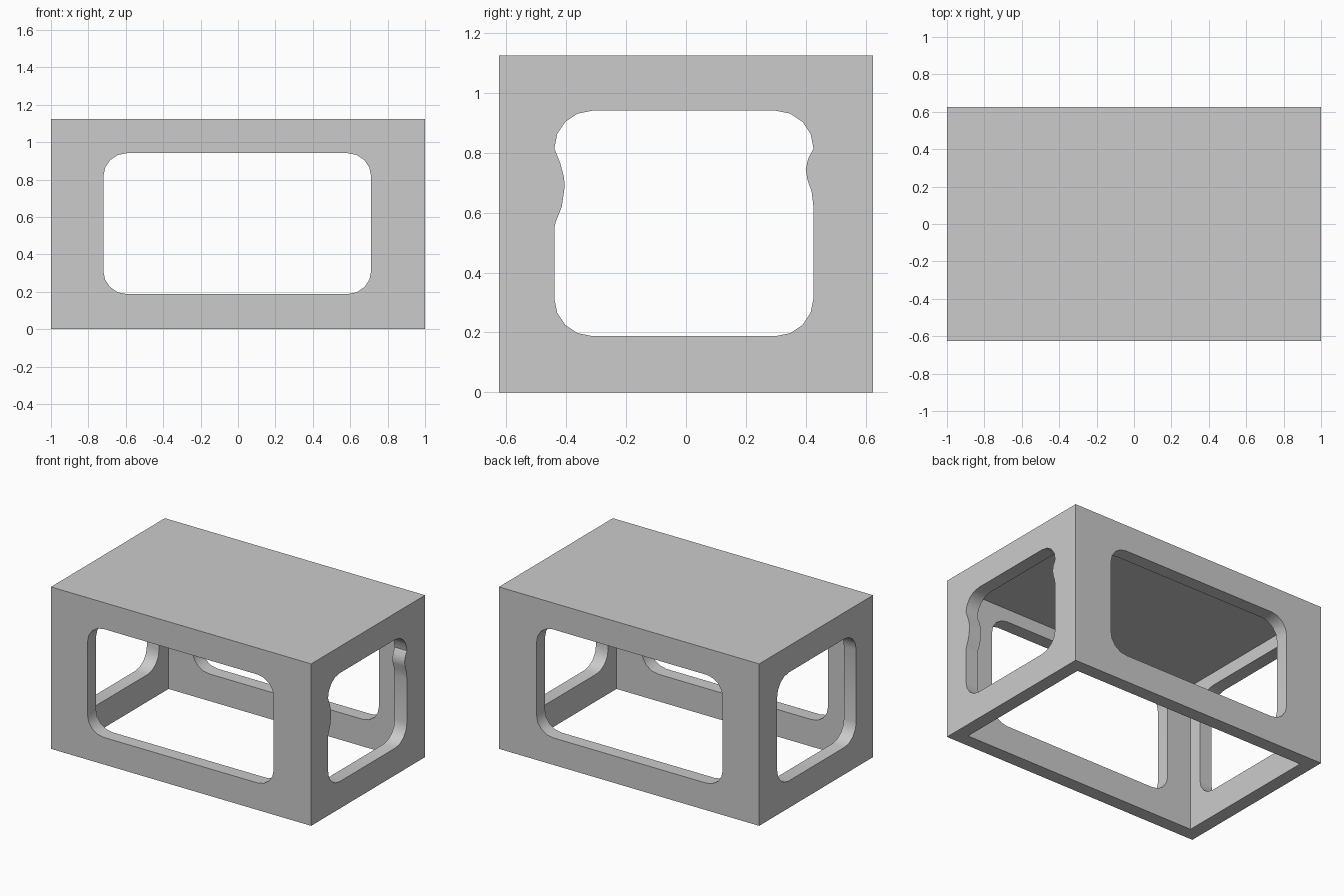
import bpy
import bmesh
from math import cos, sin, pi, radians
from mathutils import Vector

cube = bpy.data.objects.get("Cube")
if cube:
    bpy.data.objects.remove(cube, do_unlink=True)

WIDTH, DEPTH, HEIGHT, WALL = 2.0, 1.25, 1.125, 0.094

grey = bpy.data.materials.new("plain grey")
grey.use_nodes = True
grey.diffuse_color = (0.6, 0.6, 0.6, 1)
grey.node_tree.nodes["Principled BSDF"].inputs["Base Color"].default_value = (0.6, 0.6, 0.6, 1)


def make_object(name, bm):
    bmesh.ops.recalc_face_normals(bm, faces=bm.faces[:])
    mesh = bpy.data.meshes.new(name)
    bm.to_mesh(mesh)
    bm.free()
    mesh.materials.append(grey)
    obj = bpy.data.objects.new(name, mesh)
    bpy.context.collection.objects.link(obj)
    return obj


def box(name, size, low):
    """Box centred in plan whose underside lies at the given height."""
    bm = bmesh.new()
    bmesh.ops.create_cube(bm, size=1)
    bmesh.ops.scale(bm, vec=size, verts=bm.verts)
    bmesh.ops.translate(bm, vec=(0, 0, low + size[2] / 2), verts=bm.verts)
    return make_object(name, bm)


def rounded_outline(left, right, low, high, r, right_wave=(), left_wave=(), steps=4):
    """Rounded rectangle, with optional extra points along its upright sides."""
    corners = [(right - r, low + r, -pi / 2, right_wave), (right - r, high - r, 0, ()),
               (left + r, high - r, pi / 2, left_wave), (left + r, low + r, pi, ())]
    points = []
    for cx, cz, start, wave in corners:
        for i in range(steps + 1):
            a = start + pi / 2 * i / steps
            points.append((cx + r * cos(a), cz + r * sin(a)))
        points.extend(wave)
    return points


def prism(name, outline, place, start, end):
    """Extrude an outline; place maps (u, z, distance) to a position."""
    bm = bmesh.new()
    face = bm.faces.new([bm.verts.new(place(u, z, start)) for u, z in outline])
    new = bmesh.ops.extrude_face_region(bm, geom=[face])["geom"]
    shift = Vector(place(0, 0, end)) - Vector(place(0, 0, start))
    bmesh.ops.translate(bm, vec=shift, verts=[v for v in new if isinstance(v, bmesh.types.BMVert)])
    return make_object(name, bm)


def along_y(u, z, d):
    return (u, d, z)


def along_x(u, z, d):
    return (d, u, z)


# Shell: solid block hollowed from below
shell = box("hollow_box", (WIDTH, DEPTH, HEIGHT), 0)
cavity = box("cavity_cutter", (WIDTH - 2 * WALL, DEPTH - 2 * WALL, HEIGHT - WALL + 0.2), -0.2)

# Long openings at front and back
long_outline = rounded_outline(-0.72, 0.712, 0.188, 0.941, 0.125)
long_window = prism("long_window_cutter", long_outline, along_y, -1, 1)

# Side openings: one plain, one with wavy upright edges
plain_outline = rounded_outline(-0.44, 0.428, 0.188, 0.941, 0.126)
wavy_outline = rounded_outline(
    -0.44, 0.426, 0.188, 0.941, 0.126,
    right_wave=[(0.426, 0.62), (0.42, 0.67), (0.406, 0.71), (0.4, 0.745), (0.408, 0.78)],
    left_wave=[(-0.42, 0.765), (-0.408, 0.72), (-0.405, 0.69), (-0.415, 0.62), (-0.435, 0.57), (-0.44, 0.55)])
plain_window = prism("plain_window_cutter", plain_outline, along_x, -1.2, -0.7)
wavy_window = prism("wavy_window_cutter", wavy_outline, along_x, 0.7, 1.2)

bpy.ops.object.select_all(action='DESELECT')
bpy.context.view_layer.objects.active = shell
shell.select_set(True)
for cutter in (cavity, long_window, plain_window, wavy_window):
    cutter.hide_render = True
    mod = shell.modifiers.new(cutter.name, 'BOOLEAN')
    mod.operation = 'DIFFERENCE'
    mod.solver = 'EXACT'
    mod.object = cutter
    bpy.ops.object.modifier_apply(modifier=mod.name)
    bpy.data.objects.remove(cutter, do_unlink=True)

bpy.ops.object.shade_smooth_by_angle(angle=radians(35))
